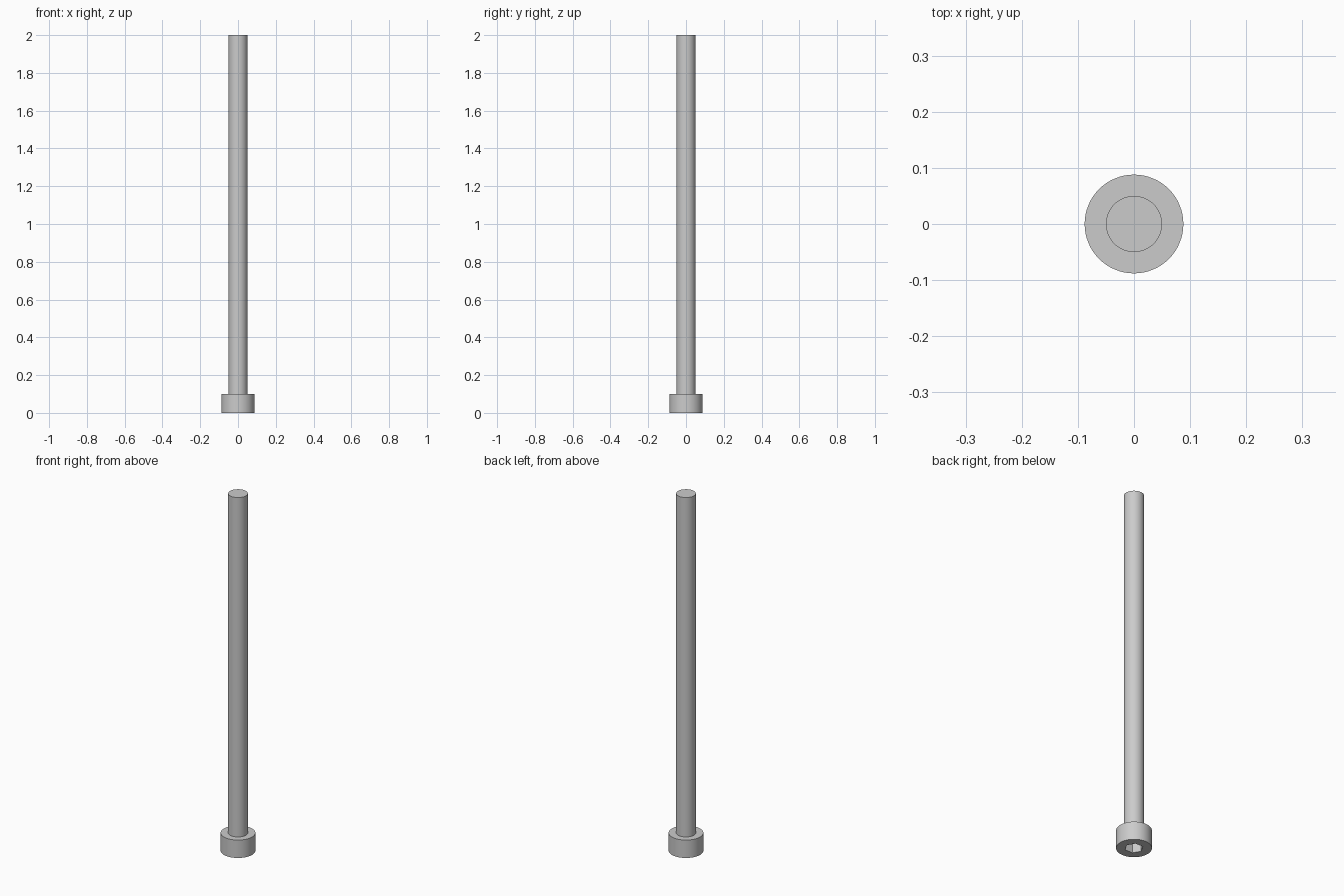
import bpy
import math

if "Cube" in bpy.data.objects:
    bpy.data.objects.remove(bpy.data.objects["Cube"], do_unlink=True)

HEAD_RADIUS, HEAD_HEIGHT = 0.088, 0.1
SHANK_RADIUS, TOTAL_HEIGHT = 0.05, 2.0
SOCKET_FLATS, SOCKET_DEPTH = 0.08, 0.05

steel = bpy.data.materials.new("steel grey")
steel.use_nodes = True
grey = (0.6, 0.6, 0.6, 1)
steel.diffuse_color = grey
steel.node_tree.nodes["Principled BSDF"].inputs["Base Color"].default_value = grey


def cylinder(name, radius, bottom, top, sides):
    """Upright prism between two heights."""
    bpy.ops.mesh.primitive_cylinder_add(
        vertices=sides, radius=radius, depth=top - bottom,
        location=(0, 0, (bottom + top) / 2))
    part = bpy.context.object
    part.name = name
    part.data.materials.append(steel)
    return part


# Cap head and long plain shank
head = cylinder("screw_head", HEAD_RADIUS, 0, HEAD_HEIGHT, 64)
shank = cylinder("screw_shank", SHANK_RADIUS, HEAD_HEIGHT, TOTAL_HEIGHT, 64)

# Hexagonal drive socket cut into the underside of the head
corner_radius = SOCKET_FLATS / math.sqrt(3)
cutter = cylinder("socket_cutter", corner_radius, -SOCKET_DEPTH, SOCKET_DEPTH, 6)
cutter.rotation_euler.z = math.radians(30)
cutter.hide_render = True
cutter.hide_viewport = True

socket = head.modifiers.new("hex_socket", "BOOLEAN")
socket.operation = "DIFFERENCE"
socket.solver = "EXACT"
socket.object = cutter
bpy.context.view_layer.update()

# Apply the cut, then remove the cutter
bpy.ops.object.select_all(action="DESELECT")
bpy.context.view_layer.objects.active = head
head.select_set(True)
bpy.ops.object.modifier_apply(modifier=socket.name)
bpy.data.objects.remove(cutter, do_unlink=True)

# Smooth round walls with crisp rims
shank.select_set(True)
bpy.ops.object.shade_smooth_by_angle(angle=math.radians(30))
